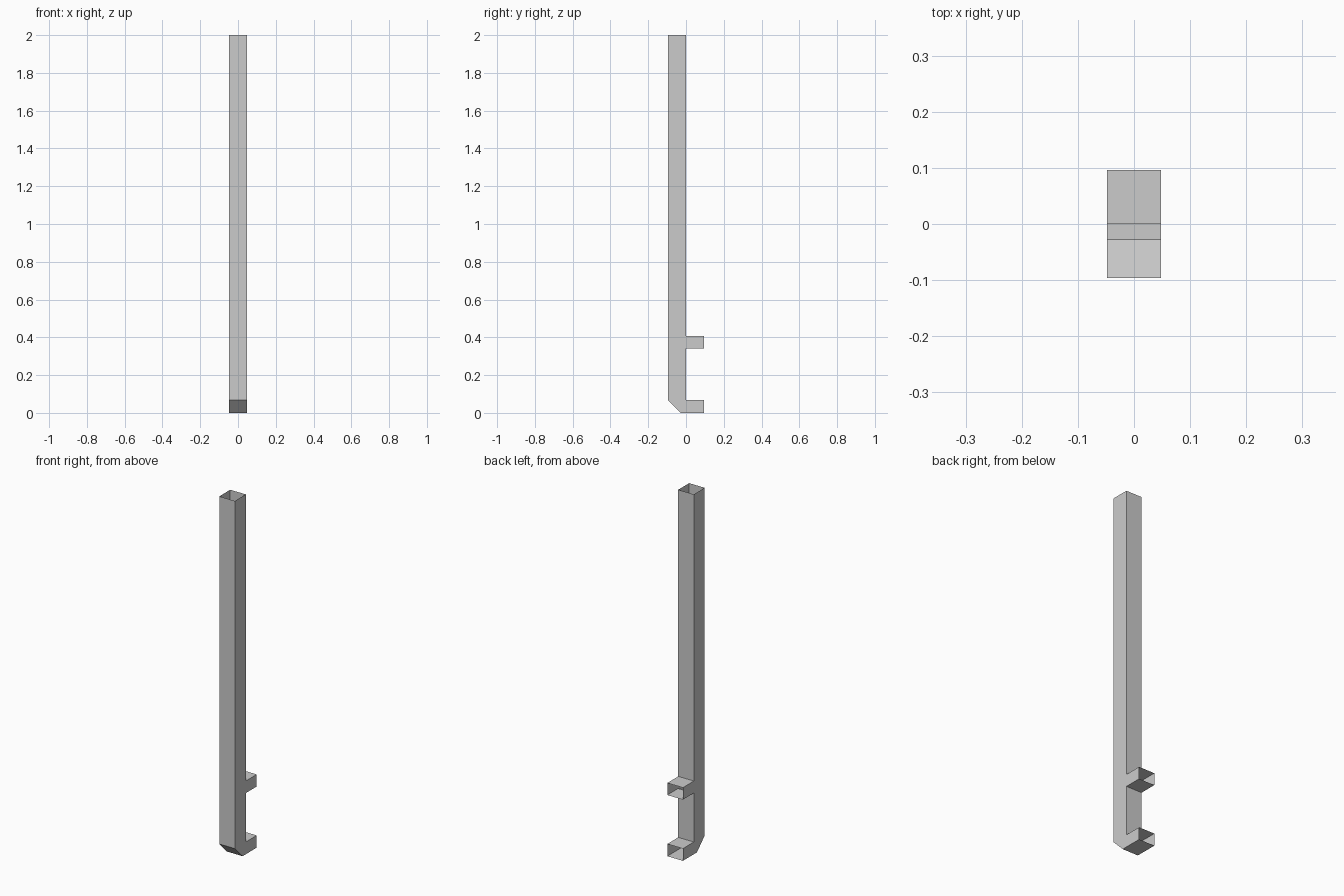
import bpy
import bmesh

old = bpy.data.objects.get("Cube")
if old:
    bpy.data.objects.remove(old, do_unlink=True)

grey = bpy.data.materials.new("light_grey")
grey.use_nodes = True
colour = (0.6, 0.6, 0.6, 1)
grey.diffuse_color = colour
grey.node_tree.nodes["Principled BSDF"].inputs["Base Color"].default_value = colour

HALF_WIDTH = 0.048
FRONT, BACK, ARM_END = -0.096, 0.0, 0.096

# Side profile (y, z), with the edges at the openings left out of the skin
profile = [
    (FRONT, 2), (FRONT, 0.068), (-0.028, 0), (ARM_END, 0),
    (ARM_END, 0.068), (BACK, 0.068), (BACK, 0.34), (ARM_END, 0.34),
    (ARM_END, 0.407), (BACK, 0.407), (BACK, 2),
]
OPEN_EDGES = {3, 7, 10}  # lower arm end, upper arm end, top of the tube

bm = bmesh.new()
right = [bm.verts.new((-HALF_WIDTH, y, z)) for y, z in profile]
left = [bm.verts.new((HALF_WIDTH, y, z)) for y, z in profile]

# Flat side walls
bm.faces.new(right[::-1])
bm.faces.new(left)

# Front, chamfer, back and arm walls
count = len(profile)
for i in range(count):
    if i not in OPEN_EDGES:
        j = (i + 1) % count
        bm.faces.new((right[i], right[j], left[j], left[i]))

mesh = bpy.data.meshes.new("hollow_post")
bm.to_mesh(mesh)
bm.free()
mesh.materials.append(grey)
post = bpy.data.objects.new("hollow_post", mesh)
bpy.context.collection.objects.link(post)
